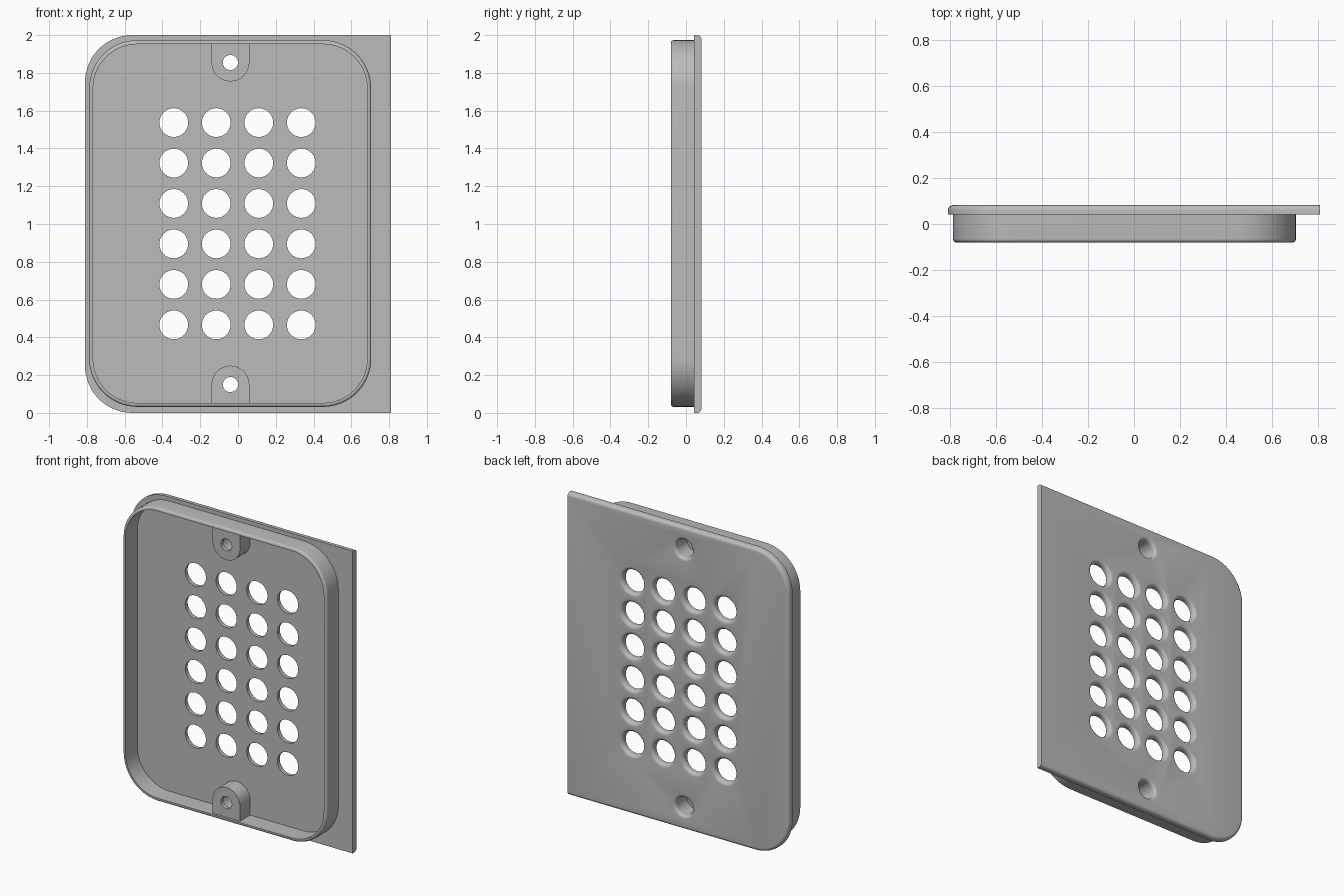
import bpy, bmesh
from math import sin, cos, pi, radians

cube = bpy.data.objects.get("Cube")
if cube:
    bpy.data.objects.remove(cube)

grey = bpy.data.materials.new("plain grey")
grey.use_nodes = True
colour = (0.5, 0.5, 0.5, 1)
grey.diffuse_color = colour
grey.node_tree.nodes["Principled BSDF"].inputs["Base Color"].default_value = colour

FRONT, SEAM, BACK = -0.08, 0.042, 0.082
BOSS_FRONT = -0.065
SCREW_X = -0.04
SCREW_Z = (0.15, 1.855)


def corner(cx, cz, r, start, steps=16):
    """Quarter arc, or one sharp point when the radius is zero."""
    if r <= 0:
        return [(cx, cz)]
    angles = [radians(start) + pi / 2 * i / steps for i in range(steps + 1)]
    return [(cx + r * cos(a), cz + r * sin(a)) for a in angles]


def outline(x0, x1, z0, z1, left_r, right_r):
    return (corner(x1 - right_r, z1 - right_r, right_r, 0)
            + corner(x0 + left_r, z1 - left_r, left_r, 90)
            + corner(x0 + left_r, z0 + left_r, left_r, 180)
            + corner(x1 - right_r, z0 + right_r, right_r, 270))


def loft(name, rows, caps=True):
    """Bridge matching (outline, y) rows into one skin."""
    bm = bmesh.new()
    rings = [[bm.verts.new((x, y, z)) for x, z in pts] for pts, y in rows]
    for a, b in zip(rings, rings[1:]):
        for i in range(len(a)):
            j = (i + 1) % len(a)
            bm.faces.new((a[i], a[j], b[j], b[i]))
    if caps:
        bm.faces.new(rings[0])
        bm.faces.new(rings[-1])
    bmesh.ops.recalc_face_normals(bm, faces=bm.faces)
    mesh = bpy.data.meshes.new(name)
    bm.to_mesh(mesh)
    bm.free()
    mesh.materials.append(grey)
    obj = bpy.data.objects.new(name, mesh)
    bpy.context.collection.objects.link(obj)
    return obj


def fillet(r, steps=6):
    """Pairs of (inset, drop from the rounded face) along a quarter round."""
    return [(r * (1 - cos(pi / 2 * i / steps)), r * (1 - sin(pi / 2 * i / steps)))
            for i in range(steps + 1)]


def circle(x, z, r, n=48):
    return [(x + r * cos(2 * pi * i / n), z + r * sin(2 * pi * i / n)) for i in range(n)]


def hole_cutter(name, x, z, r, r_fillet, start):
    """Round cutter that flares smoothly towards the back face."""
    rows = [(circle(x, z, r), start)]
    rows += [(circle(x, z, r + d), BACK - h) for d, h in fillet(r_fillet)]
    rows.append((circle(x, z, r + r_fillet), BACK + 0.05))
    return loft(name, rows)


def cut(obj, cutters):
    group = bpy.data.collections.new(obj.name + " cutters")
    for c in cutters:
        group.objects.link(c)
    mod = obj.modifiers.new("holes", 'BOOLEAN')
    mod.operand_type = 'COLLECTION'
    mod.collection = group
    mod.solver = 'EXACT'
    bpy.context.view_layer.objects.active = obj
    bpy.ops.object.modifier_apply(modifier=mod.name)
    bpy.data.collections.remove(group)


# Cover plate: rounded left corners, straight right edge, softened back rim
def plate_outline(d):
    return outline(-0.81, 0.81, d, 2 - d, 0.25 - d, 0) if d == 0 else \
        outline(-0.81 + d, 0.81, d, 2 - d, 0.25 - d, 0)


plate = loft("cover_plate", [(plate_outline(0), SEAM)]
             + [(plate_outline(d), BACK - h) for d, h in fillet(0.022)])


# Raised rim wall: rounded outer front edge, open inside
def rim_outline(d):
    return outline(-0.788 + d, 0.705 - d, 0.032 + d, 1.973 - d, 0.255 - d, 0.255 - d)


rim = loft("rim_wall", [(rim_outline(0), SEAM)]
           + [(rim_outline(d), FRONT + h) for d, h in fillet(0.015)]
           + [(rim_outline(0.021), FRONT), (rim_outline(0.021), SEAM)], caps=False)

# Screw bosses: half-round tabs joined to the rim
bosses = []
for label, z, wall, turn in (("lower", SCREW_Z[0], 0.045, 0), ("upper", SCREW_Z[1], 1.96, 180)):
    arc = [(SCREW_X + 0.1 * cos(pi * i / 24 + radians(turn)),
            z + 0.1 * sin(pi * i / 24 + radians(turn))) for i in range(25)]
    shape = arc + [(arc[-1][0], wall), (arc[0][0], wall)]
    bosses.append(loft(label + "_screw_boss", [(shape, BOSS_FRONT), (shape, SEAM)]))

# Vent holes and countersunk screw holes
vents = [hole_cutter("vent_cutter", -0.34 + 0.225 * i, 0.466 + 0.2142 * j, 0.076, 0.022, -0.02)
         for i in range(4) for j in range(6)]
sinks = [hole_cutter("sink_cutter", SCREW_X, z, 0.06, 0.02, -0.04) for z in SCREW_Z]
bores = [loft("bore_cutter", [(circle(SCREW_X, z, 0.04), -0.2), (circle(SCREW_X, z, 0.04), 0)])
         for z in SCREW_Z]
cut(plate, vents + sinks)
for boss, sink, bore in zip(bosses, sinks, bores):
    cut(boss, [sink, bore])
for helper in vents + sinks + bores:
    bpy.data.objects.remove(helper)

# Smooth curved surfaces, keep hard edges
bpy.ops.object.select_all(action='DESELECT')
for obj in [plate, rim] + bosses:
    obj.select_set(True)
bpy.context.view_layer.objects.active = plate
bpy.ops.object.shade_smooth_by_angle(angle=radians(30))
